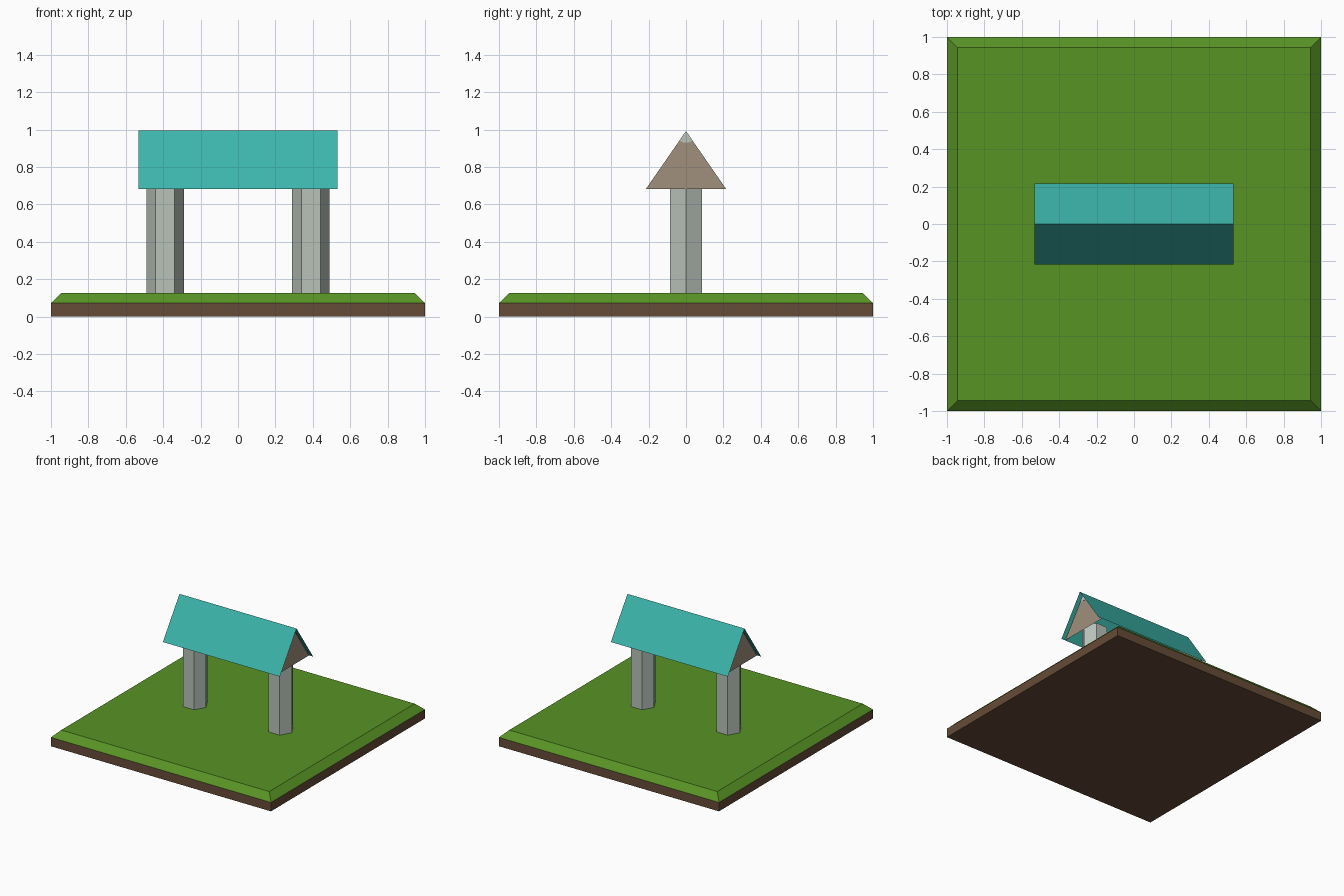
import bpy
import math

if "Cube" in bpy.data.objects:
    bpy.data.objects.remove(bpy.data.objects["Cube"])


def material(name, r, g, b):
    lin = [((c / 255 + 0.055) / 1.055) ** 2.4 for c in (r, g, b)]
    m = bpy.data.materials.new(name)
    m.diffuse_color = (*lin, 1)
    m.use_nodes = True
    m.node_tree.nodes["Principled BSDF"].inputs["Base Color"].default_value = m.diffuse_color
    return m


SOIL = material("soil brown", 102, 76, 55)
GRASS = material("grass green", 88, 148, 37)
STONE = material("stone grey", 184, 194, 185)
TEAL = material("roof teal", 60, 181, 171)
WOOD = material("gable wood", 161, 144, 124)


def make(name, verts, faces, mat):
    me = bpy.data.meshes.new(name)
    me.from_pydata(verts, [], faces)
    me.materials.append(mat)
    ob = bpy.data.objects.new(name, me)
    bpy.context.collection.objects.link(ob)
    return ob


def loft(name, rings, mat, caps=True):
    """Join equal-length rings of points, closing both ends if wanted."""
    n = len(rings[0])
    faces = [(k * n + i, k * n + (i + 1) % n, (k + 1) * n + (i + 1) % n, (k + 1) * n + i)
             for k in range(len(rings) - 1) for i in range(n)]
    if caps:
        faces += [tuple(reversed(range(n))), tuple(range(n * (len(rings) - 1), n * len(rings)))]
    return make(name, [p for r in rings for p in r], faces, mat)


def square(s, z):
    return [(-s, -s, z), (s, -s, z), (s, s, z), (-s, s, z)]


def hexagon(cx, r, z):
    return [(cx + r * math.cos(i * math.pi / 3), r * math.sin(i * math.pi / 3), z)
            for i in range(6)]


# Ground: soil slab with bevelled turf on top
loft("soil_slab", [square(1, 0), square(1, 0.073)], SOIL)
loft("grass_turf", [square(1, 0.073), square(0.945, 0.127)], GRASS)

EAVE_Y, EAVE_Z, RIDGE_Z = 0.216, 0.682, 0.995
SLOPE = EAVE_Y / (RIDGE_Z - EAVE_Z)

# Hexagonal pillars and the gable panels above them
for side, word in ((-1, "left"), (1, "right")):
    loft(word + "_pillar", [hexagon(side * 0.39, 0.1, 0.12), hexagon(side * 0.39, 0.1, 0.72)], STONE)
    x = side * 0.495
    pts = [(x, -EAVE_Y + 0.001, EAVE_Z), (x, EAVE_Y - 0.001, EAVE_Z), (x, 0, RIDGE_Z - 0.003)]
    make(word + "_gable", pts, [(0, 1, 2) if side > 0 else (2, 1, 0)], WOOD)

# Ridge beam tucked under the roof peak
top = RIDGE_Z - 0.002
w = (top - 0.942) * SLOPE
profile = [(0, top), (-w, 0.942), (-0.018, 0.932), (0.018, 0.932), (w, 0.942)]
loft("ridge_beam", [[(x, y, z) for y, z in profile] for x in (-0.497, 0.497)], STONE)

# Thin folded roof, open underneath
R = 0.532
make("roof", [(-R, -EAVE_Y, EAVE_Z), (R, -EAVE_Y, EAVE_Z), (R, 0, RIDGE_Z),
              (-R, 0, RIDGE_Z), (R, EAVE_Y, EAVE_Z), (-R, EAVE_Y, EAVE_Z)],
     [(0, 1, 2, 3), (3, 2, 4, 5)], TEAL)
